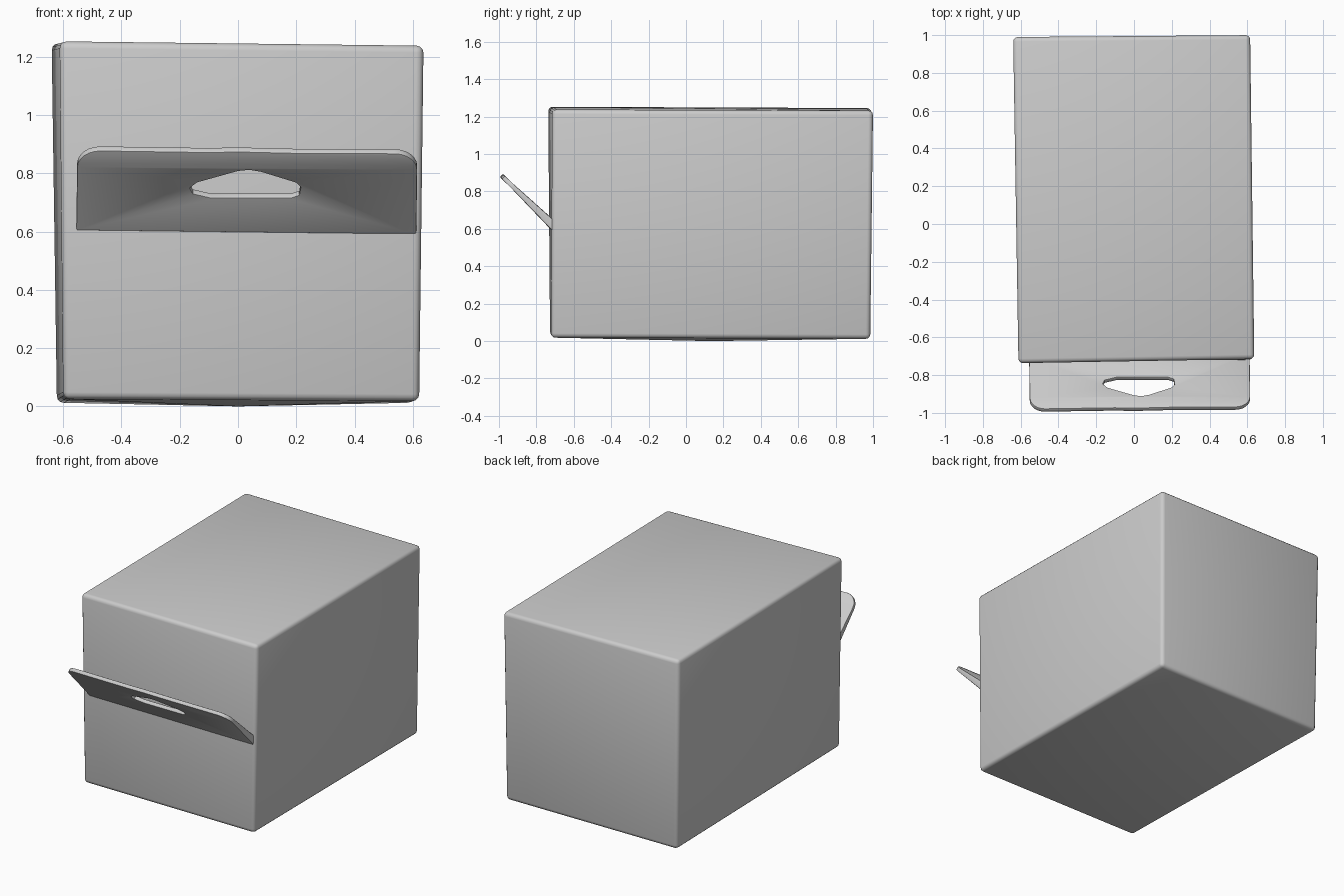
import bpy, bmesh, math
from mathutils import Vector

if "Cube" in bpy.data.objects:
    bpy.data.objects.remove(bpy.data.objects["Cube"])


def link(name, mesh):
    obj = bpy.data.objects.new(name, mesh)
    bpy.context.collection.objects.link(obj)
    return obj


# Box body: slightly skewed block with a shallow bulge underneath
bottom = [(-0.60, -0.727, 0.025), (0.622, -0.722, 0.018), (0.605, 0.985, 0.012), (-0.622, 0.98, 0.012)]
top = [(-0.612, -0.737, 1.253), (0.637, -0.715, 1.238), (0.615, 1.0, 1.232), (-0.64, 0.99, 1.246)]
bm = bmesh.new()
lo = [bm.verts.new(p) for p in bottom]
hi = [bm.verts.new(p) for p in top]
base = bm.faces.new(lo[::-1])
bm.faces.new(hi)
for i in range(4):
    j = (i + 1) % 4
    bm.faces.new((lo[i], lo[j], hi[j], hi[i]))
poked = bmesh.ops.poke(bm, faces=[base])
poked["verts"][0].co.z = 0.0
rim = [e for e in bm.edges if e.calc_face_angle(0) > math.radians(40)]
bmesh.ops.bevel(bm, geom=rim, offset=0.024, segments=3, profile=0.5, affect='EDGES')
bmesh.ops.recalc_face_normals(bm, faces=bm.faces[:])
mesh = bpy.data.meshes.new("box_body")
bm.to_mesh(mesh)
bm.free()
box = link("box_body", mesh)
box.data.shade_smooth()


# Handle flap: rounded panel with a grip hole, drawn flat and tilted outward
def corner(cx, cy, r, start, steps=6):
    return [(cx + r * math.cos(a), cy + r * math.sin(a))
            for a in (math.radians(start + 90 * k / steps) for k in range(steps + 1))]


outline = [(-0.555, 0.0), (0.612, -0.02)]
outline += corner(0.537, 0.290, 0.078, 0)
outline += [(0.2, 0.370), (0.0, 0.377), (-0.1, 0.374)]
outline += corner(-0.472, 0.302, 0.08, 90)
front_hole = [(-0.165, 0.757), (-0.14, 0.776), (0.0, 0.815), (0.04, 0.819), (0.08, 0.812),
              (0.2, 0.775), (0.215, 0.76), (0.21, 0.733), (0.18, 0.723), (-0.09, 0.723), (-0.155, 0.738)]
tilt = math.radians(136)
hole = [(x, (z - 0.62) / math.sin(tilt)) for x, z in front_hole]

curve = bpy.data.curves.new("flap_outline", 'CURVE')
curve.dimensions = '2D'
curve.fill_mode = 'BOTH'
curve.extrude = 0.008
curve.bevel_depth = 0.004
curve.bevel_resolution = 1
curve.offset = -0.004
for pts in (outline, hole):
    spline = curve.splines.new('POLY')
    spline.points.add(len(pts) - 1)
    for p, (x, y) in zip(spline.points, pts):
        p.co = (x, y, 0, 1)
    spline.use_cyclic_u = True
helper = link("flap_outline", curve)
bpy.context.view_layer.update()
mesh = bpy.data.meshes.new_from_object(helper.evaluated_get(bpy.context.evaluated_depsgraph_get()))
bpy.data.objects.remove(helper)

# Thicken the root where the flap joins the box
for v in mesh.vertices:
    if v.co.y < 0.03:
        v.co.z *= 2.0
bm = bmesh.new()
bm.from_mesh(mesh)
bmesh.ops.remove_doubles(bm, verts=bm.verts[:], dist=0.0002)
bmesh.ops.recalc_face_normals(bm, faces=bm.faces[:])
bm.to_mesh(mesh)
bm.free()
flap = link("handle_flap", mesh)
flap.location = Vector((0, -0.712, 0.62))
flap.rotation_euler = (tilt, 0, 0)
bpy.ops.object.select_all(action='DESELECT')
flap.select_set(True)
bpy.context.view_layer.objects.active = flap
bpy.ops.object.shade_smooth_by_angle(angle=math.radians(40))
